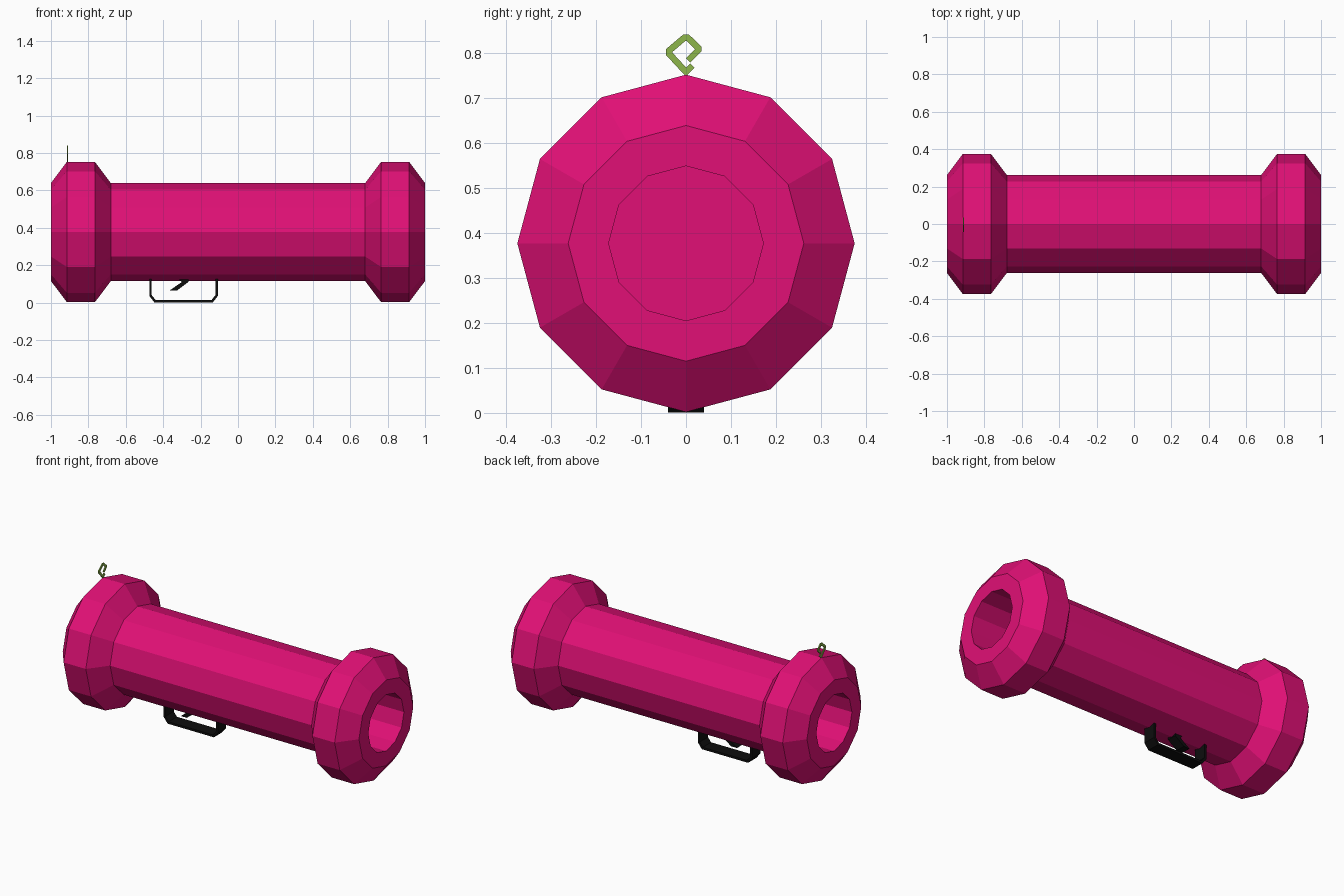
import bpy, bmesh, math
from mathutils import Vector

cube = bpy.data.objects.get("Cube")
if cube:
    bpy.data.objects.remove(cube, do_unlink=True)

SIDES = 12
AXIS_Z = 0.377


def material(name, rgb):
    m = bpy.data.materials.new(name)
    m.use_nodes = True
    m.diffuse_color = (*rgb, 1)
    m.node_tree.nodes["Principled BSDF"].inputs["Base Color"].default_value = (*rgb, 1)
    return m


def finish(name, bm, mat):
    bmesh.ops.recalc_face_normals(bm, faces=bm.faces[:])
    me = bpy.data.meshes.new(name)
    bm.to_mesh(me)
    bm.free()
    me.materials.append(mat)
    ob = bpy.data.objects.new(name, me)
    bpy.context.collection.objects.link(ob)
    return ob


def lathe_x(name, profile, mat):
    """Spin (x, radius) points about the tube axis and cap both ends."""
    bm = bmesh.new()
    rings = []
    for x, r in profile:
        angles = [math.tau * i / SIDES for i in range(SIDES)]
        rings.append([bm.verts.new((x, r * math.sin(a), AXIS_Z + r * math.cos(a)))
                      for a in angles])
    for a, b in zip(rings, rings[1:]):
        for i in range(SIDES):
            j = (i + 1) % SIDES
            bm.faces.new((a[i], a[j], b[j], b[i]))
    bm.faces.new(rings[0])
    bm.faces.new(rings[-1])
    return finish(name, bm, mat)


def prism(name, strips, place, half, mat):
    """Thicken matching left/right outlines into a solid band."""
    bm = bmesh.new()
    rows = []
    for l, r in strips:
        corners = ((l, -half), (r, -half), (r, half), (l, half))
        rows.append([bm.verts.new(place(p[0], p[1], d)) for p, d in corners])
    for a, b in zip(rows, rows[1:]):
        for i in range(4):
            j = (i + 1) % 4
            bm.faces.new((a[i], a[j], b[j], b[i]))
    bm.faces.new(rows[0])
    bm.faces.new(rows[-1])
    return finish(name, bm, mat)


def ribbon(path, width):
    """Offset a polyline to both sides with mitred corners."""
    pts = [Vector(p) for p in path]
    dirs = [(b - a).normalized() for a, b in zip(pts, pts[1:])]
    out = []
    for i, p in enumerate(pts):
        d0, d1 = dirs[max(i - 1, 0)], dirs[min(i, len(dirs) - 1)]
        t = (d0 + d1).normalized()
        n = Vector((-t.y, t.x)) * (width / 2 / t.dot(d1))
        out.append((p + n, p - n))
    return out


pink = material("hot pink", (0.75, 0.005, 0.18))
green = material("leaf green", (0.27, 0.47, 0.07))
black = material("black", (0.004, 0.004, 0.004))

# Tube with flared ends and a recessed bore at each end
half_profile = [(0.68, 0.262), (0.765, 0.375), (0.915, 0.375),
                (1.0, 0.262), (1.0, 0.172), (0.55, 0.172)]
mirrored = [(-x, r) for x, r in reversed(half_profile)]
lathe_x("launcher_tube", mirrored + half_profile, pink)

# Trigger guard and trigger, extruded across the width
across_y = lambda u, v, d: (u, d, v)
guard = [(-0.468, 0.14), (-0.468, 0.038), (-0.444, 0.007),
         (-0.138, 0.007), (-0.114, 0.038), (-0.114, 0.14)]
prism("trigger_guard", ribbon(guard, 0.013), across_y, 0.04, black)
trigger = [((-0.365, 0.065), (-0.325, 0.065)),
           ((-0.3, 0.11), (-0.265, 0.11)),
           ((-0.33, 0.14), (-0.265, 0.14))]
prism("trigger", trigger, across_y, 0.03, black)

# Thin open diamond sight on top of one flare
across_x = lambda u, v, d: (-0.912 + d, u, v)
sight = [(0.014, 0.772), (0, 0.758), (-0.037, 0.798), (-0.037, 0.806),
         (-0.004, 0.834), (0.004, 0.834), (0.027, 0.812),
         (0.027, 0.806), (0.005, 0.784)]
prism("sight", ribbon(sight, 0.014), across_x, 0.003, green)
